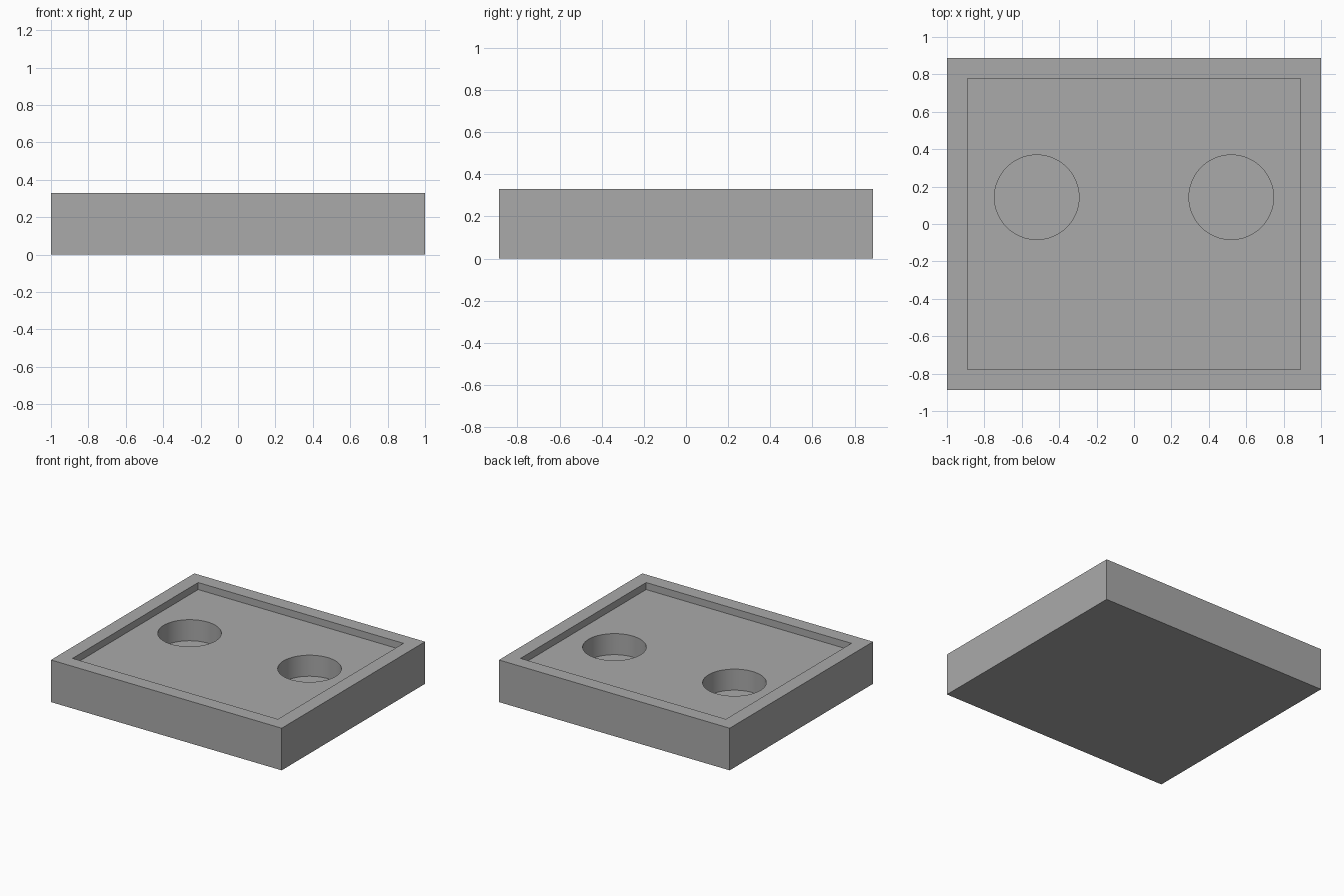
import bpy
import math

cube = bpy.data.objects.get("Cube")
if cube:
    bpy.data.objects.remove(cube, do_unlink=True)

WIDTH, DEPTH, HEIGHT = 2.0, 1.775, 0.33
WALL = 0.11          # rim width
RECESS = 0.055       # depth of the shallow recess
HOLE_FLOOR = 0.11    # height of the bottom of the holes
HOLE_X, HOLE_Y, HOLE_R = 0.52, 0.143, 0.226

grey = bpy.data.materials.new("plain grey")
grey.use_nodes = True
grey.diffuse_color = (0.4, 0.4, 0.4, 1)
grey.node_tree.nodes["Principled BSDF"].inputs["Base Color"].default_value = (0.4, 0.4, 0.4, 1)


def box(name, size, bottom):
    """Box centred on the z axis, standing at the given height."""
    bpy.ops.mesh.primitive_cube_add(size=1, location=(0, 0, bottom + size[2] / 2))
    ob = bpy.context.object
    ob.name = name
    ob.scale = size
    bpy.ops.object.transform_apply(location=True, rotation=False, scale=True)
    ob.data.materials.append(grey)
    return ob


def cut(target, cutter):
    """Subtract the cutter from the target and discard it."""
    cutter.hide_render = True
    mod = target.modifiers.new("cut", "BOOLEAN")
    mod.operation = "DIFFERENCE"
    mod.solver = "EXACT"
    mod.object = cutter
    bpy.context.view_layer.objects.active = target
    bpy.ops.object.modifier_apply(modifier=mod.name)
    bpy.data.objects.remove(cutter, do_unlink=True)


# Solid tray body
tray = box("tray", (WIDTH, DEPTH, HEIGHT), 0)

# Shallow rectangular recess inside the rim
cut(tray, box("recess_cutter",
              (WIDTH - 2 * WALL, DEPTH - 2 * WALL, 0.2), HEIGHT - RECESS))

# Two round blind holes
for side in (-1, 1):
    bpy.ops.mesh.primitive_cylinder_add(
        vertices=64, radius=HOLE_R, depth=0.4,
        location=(side * HOLE_X, HOLE_Y, HOLE_FLOOR + 0.2))
    hole = bpy.context.object
    hole.name = "hole_cutter"
    hole.data.materials.append(grey)
    cut(tray, hole)

# Smooth hole walls, crisp edges
bpy.ops.object.select_all(action="DESELECT")
tray.select_set(True)
bpy.context.view_layer.objects.active = tray
bpy.ops.object.shade_smooth_by_angle(angle=math.radians(30))
